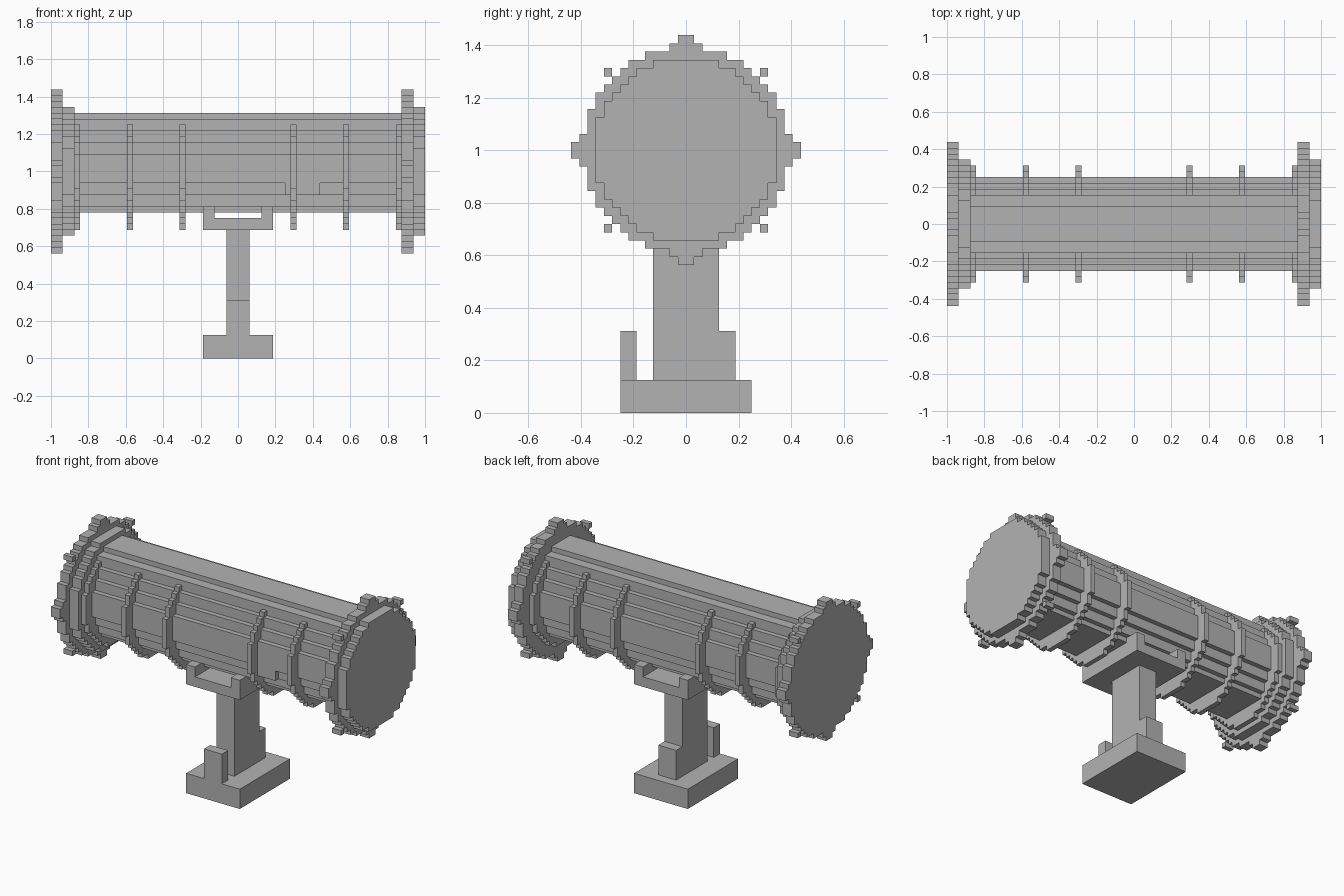
import bpy, bmesh

if "Cube" in bpy.data.objects:
    bpy.data.objects.remove(bpy.data.objects["Cube"])

V = 1 / 32          # size of one block step
CZ = 1.0            # height of the barrel axis

mat = bpy.data.materials.new("plain grey")
mat.diffuse_color = (0.45, 0.45, 0.45, 1)
mat.use_nodes = True
mat.node_tree.nodes["Principled BSDF"].inputs["Base Color"].default_value = mat.diffuse_color


def finish(name, bm):
    bmesh.ops.recalc_face_normals(bm, faces=bm.faces)
    me = bpy.data.meshes.new(name)
    bm.to_mesh(me)
    bm.free()
    me.materials.append(mat)
    ob = bpy.data.objects.new(name, me)
    bpy.context.collection.objects.link(ob)
    return ob


def box(name, x0, x1, y0, y1, z0, z1):
    bm = bmesh.new()
    bmesh.ops.create_cube(bm, size=1)
    for v in bm.verts:
        v.co = ((x0 + x1) / 2 + v.co.x * (x1 - x0),
                (y0 + y1) / 2 + v.co.y * (y1 - y0),
                (z0 + z1) / 2 + v.co.z * (z1 - z0))
    return finish(name, bm)


def stepped_bar(name, steps, x0, x1):
    """Extrude a stepped section along x; steps = (z bottom, z top, half width) in blocks."""
    side = []
    for lo, hi, w in steps:
        side += [(w, lo), (w, hi)]
    outline = side + [(-w, z) for w, z in reversed(side)]
    bm = bmesh.new()
    face = bm.faces.new([bm.verts.new((x0, y * V, CZ + z * V)) for y, z in outline])
    ext = bmesh.ops.extrude_face_region(bm, geom=[face], use_keep_orig=True)
    verts = [g for g in ext["geom"] if isinstance(g, bmesh.types.BMVert)]
    bmesh.ops.translate(bm, verts=verts, vec=(x1 - x0, 0, 0))
    return finish(name, bm)


def disc_steps(half):
    """Half = (rows, width) bands from the centre upward, mirrored downward."""
    up, z = [], 0
    for rows, w in half:
        up.append((z, z + rows, w))
        z += rows
    down = [(-hi, -lo, w) for lo, hi, w in reversed(up)]
    mid = (down[-1][0], up[0][1], up[0][2])
    return down[:-1] + [mid] + up[1:]


FLANGE = disc_steps([(1, 14), (1, 13), (3, 12), (2, 11), (1, 10), (1, 9), (1, 8),
                     (1, 7), (1, 5), (1, 2), (1, 1)])
CAP = disc_steps([(4, 11), (2, 10), (1, 9), (1, 8), (1, 7), (1, 6), (1, 4)])
RING = disc_steps([(3, 10), (2, 9), (1, 8), (1, 7), (1, 6), (1, 5), (1, 3)])

# barrel: slimmer lower body with a raised crown along the top
stepped_bar("barrel", [(-7, -6, 5), (-6, -4, 6), (-4, -2, 7), (-2, 3, 8), (3, 5, 7),
                       (5, 7, 6), (7, 9, 5), (9, 10, 3)], -28 * V, 28 * V)
box("barrel_side_plate", 8 * V, 14 * V, -8 * V, -6 * V, CZ - 4 * V, CZ - 2 * V)

# hoops around the barrel
for i, x in enumerate((-28, -19, -10, 9, 18, 27)):
    stepped_bar(f"hoop_{i + 1}", RING, x * V, (x + 1) * V)

# end flanges with corner studs, and end discs
for side, xf, xc in (("left", -32, -30), ("right", 28, 30)):
    stepped_bar(f"{side}_flange", FLANGE, xf * V, (xf + 2) * V)
    stepped_bar(f"{side}_disc", CAP, xc * V, (xc + 2) * V)
    for y in (-10, 9):
        for z in (-10, 9):
            box(f"{side}_flange_stud", xf * V, (xf + 2) * V,
                y * V, (y + 1) * V, CZ + z * V, CZ + (z + 1) * V)

# cradle under the barrel
box("cradle_floor", -6 * V, 6 * V, -8 * V, 8 * V, 22 * V, 24 * V)
for side, x in (("left", -6), ("right", 4)):
    box(f"cradle_{side}_wall", x * V, (x + 2) * V, -8 * V, 8 * V, 24 * V, 26 * V)

# post, supports and base
box("post", -2 * V, 2 * V, -4 * V, 4 * V, 4 * V, 22 * V)
box("rear_support", -2 * V, 2 * V, 4 * V, 6 * V, 4 * V, 10 * V)
box("front_block", -2 * V, 2 * V, -8 * V, -6 * V, 4 * V, 10 * V)
box("base", -6 * V, 6 * V, -8 * V, 8 * V, 0, 4 * V)
